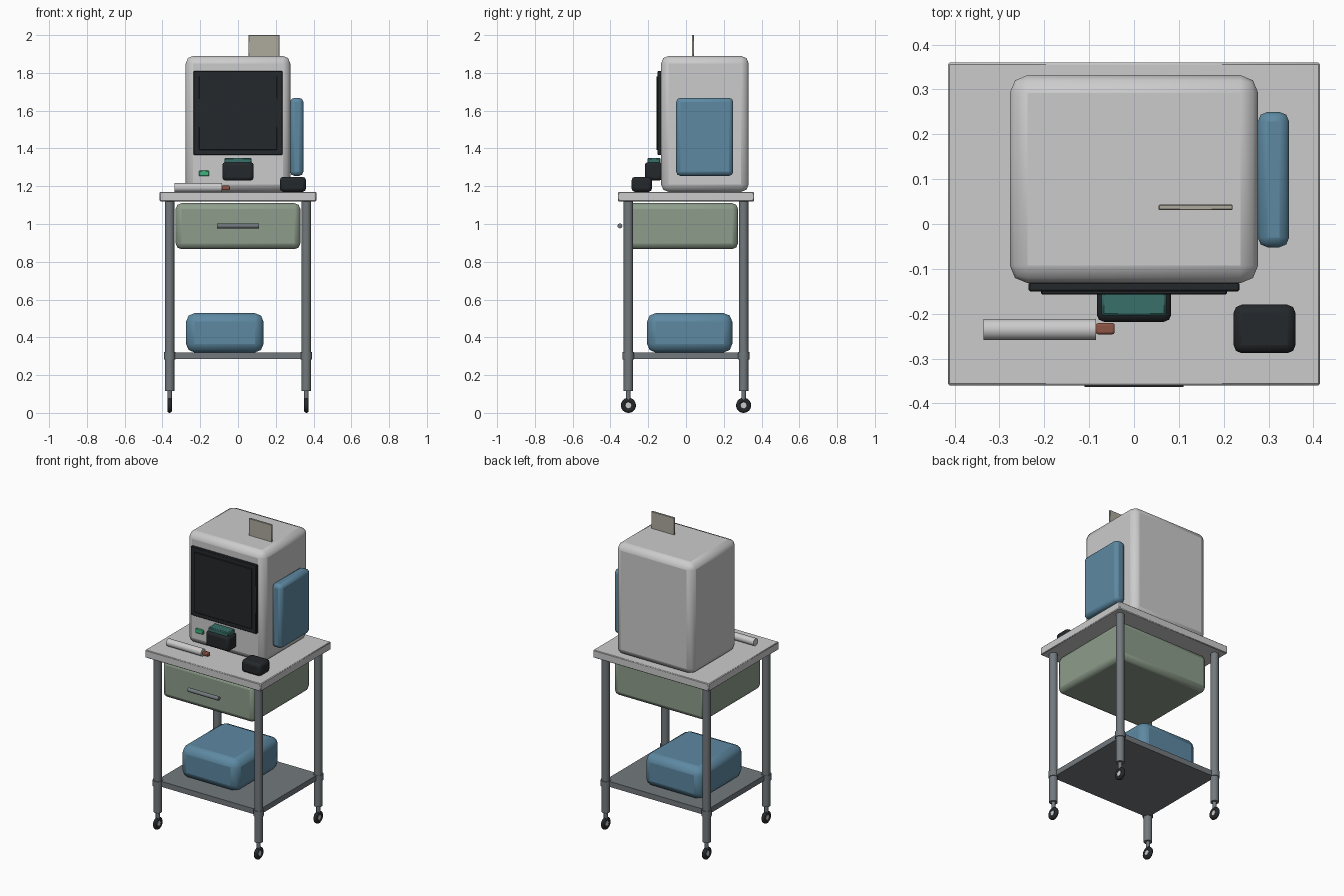
import bpy
from math import pi, radians

if "Cube" in bpy.data.objects:
    bpy.data.objects.remove(bpy.data.objects["Cube"])


def mat(name, r, g, b):
    m = bpy.data.materials.new(name)
    m.diffuse_color = (r, g, b, 1)
    m.use_nodes = True
    m.node_tree.nodes["Principled BSDF"].inputs["Base Color"].default_value = m.diffuse_color
    return m


STEEL = mat("steel", 0.17, 0.19, 0.205)
BLACK = mat("black", 0.018, 0.021, 0.024)
BLUE = mat("blue", 0.11, 0.25, 0.36)
GREEN = mat("sage", 0.27, 0.34, 0.26)
TEAL = mat("teal", 0.04, 0.16, 0.14)
LAMP = mat("lamp_green", 0.05, 0.45, 0.2)
RUST = mat("rust", 0.27, 0.09, 0.06)
CARD = mat("card", 0.42, 0.40, 0.34)


def finish(name, material):
    ob = bpy.context.object
    ob.name = name
    if material:
        ob.data.materials.append(material)
    bpy.ops.object.shade_smooth_by_angle(angle=radians(50))
    return ob


def box(name, x, y, z, material=None, bevel=0.0, segments=2):
    """Box from (min, max) ranges, with optional rounded edges."""
    bpy.ops.mesh.primitive_cube_add(size=1)
    ob = bpy.context.object
    ob.location = [(a + b) / 2 for a, b in (x, y, z)]
    ob.scale = [b - a for a, b in (x, y, z)]
    bpy.ops.object.transform_apply(location=False, rotation=False, scale=True)
    if bevel:
        m = ob.modifiers.new("Bevel", 'BEVEL')
        m.width, m.segments = bevel, segments
    return finish(name, material)


def rod(name, centre, radius, length, axis='Z', material=None, sides=24):
    rot = {'X': (0, pi / 2, 0), 'Y': (pi / 2, 0, 0), 'Z': (0, 0, 0)}[axis]
    bpy.ops.mesh.primitive_cylinder_add(vertices=sides, radius=radius, depth=length,
                                        location=centre, rotation=rot)
    return finish(name, material)


# Cart: top, lower shelf, legs and casters
box("table_top", (-0.415, 0.415), (-0.36, 0.36), (1.12, 1.17), None, 0.004, 1)
box("lower_shelf", (-0.365, 0.365), (-0.31, 0.31), (0.285, 0.32), STEEL)
for sx in (-1, 1):
    for sy in (-1, 1):
        x, y = sx * 0.362, sy * 0.305
        rod("leg", (x, y, 0.6175), 0.025, 1.005, 'Z', STEEL)
        rod("shelf_collar", (x, y, 0.3025), 0.030, 0.038, 'Z', STEEL)
        rod("caster_stem", (x, y, 0.0925), 0.012, 0.05, 'Z', STEEL, 12)
        bpy.ops.mesh.primitive_torus_add(location=(x, y, 0.04), rotation=(0, pi / 2, 0),
                                         major_segments=24, minor_segments=10,
                                         major_radius=0.027, minor_radius=0.013)
        finish("caster_tyre", BLACK)
        rod("caster_hub", (x, y, 0.04), 0.017, 0.02, 'X', None, 16)

# Drawer and its bar handle
box("drawer", (-0.33, 0.33), (-0.31, 0.275), (0.867, 1.11), GREEN, 0.03)
rod("drawer_handle", (0, -0.35, 0.99), 0.013, 0.22, 'X', STEEL, 16)

# Cabinet with screen
box("cabinet", (-0.277, 0.277), (-0.132, 0.332), (1.17, 1.89), None, 0.04)
box("screen_bezel", (-0.235, 0.235), (-0.15, -0.13), (1.365, 1.81), BLACK, 0.003, 1)
box("screen_glass", (-0.207, 0.207), (-0.157, -0.14), (1.393, 1.782), BLACK, 0.002, 1)
box("indicator_lamp", (-0.207, -0.153), (-0.142, -0.125), (1.253, 1.282), LAMP, 0.003, 1)
box("top_card", (0.055, 0.22), (0.031, 0.043), (1.87, 2.0), CARD, 0.002, 1)
box("side_pouch", (0.276, 0.346), (-0.052, 0.25), (1.255, 1.668), BLUE, 0.022)

# Reader under the screen
box("reader_body", (-0.083, 0.083), (-0.218, -0.125), (1.23, 1.327), BLACK, 0.016)
box("reader_pad", (-0.072, 0.072), (-0.205, -0.135), (1.32, 1.35), TEAL, 0.005, 1)

# Loose items on the top and the shelf
rod("paper_roll", (-0.21, -0.235, 1.1935), 0.0235, 0.25, 'X')
box("roll_end_cap", (-0.085, -0.043), (-0.246, -0.221), (1.179, 1.203), RUST, 0.005)
box("small_device", (0.222, 0.36), (-0.288, -0.18), (1.17, 1.25), BLACK, 0.018)
box("shelf_pack", (-0.275, 0.135), (-0.206, 0.245), (0.32, 0.528), BLUE, 0.045)
